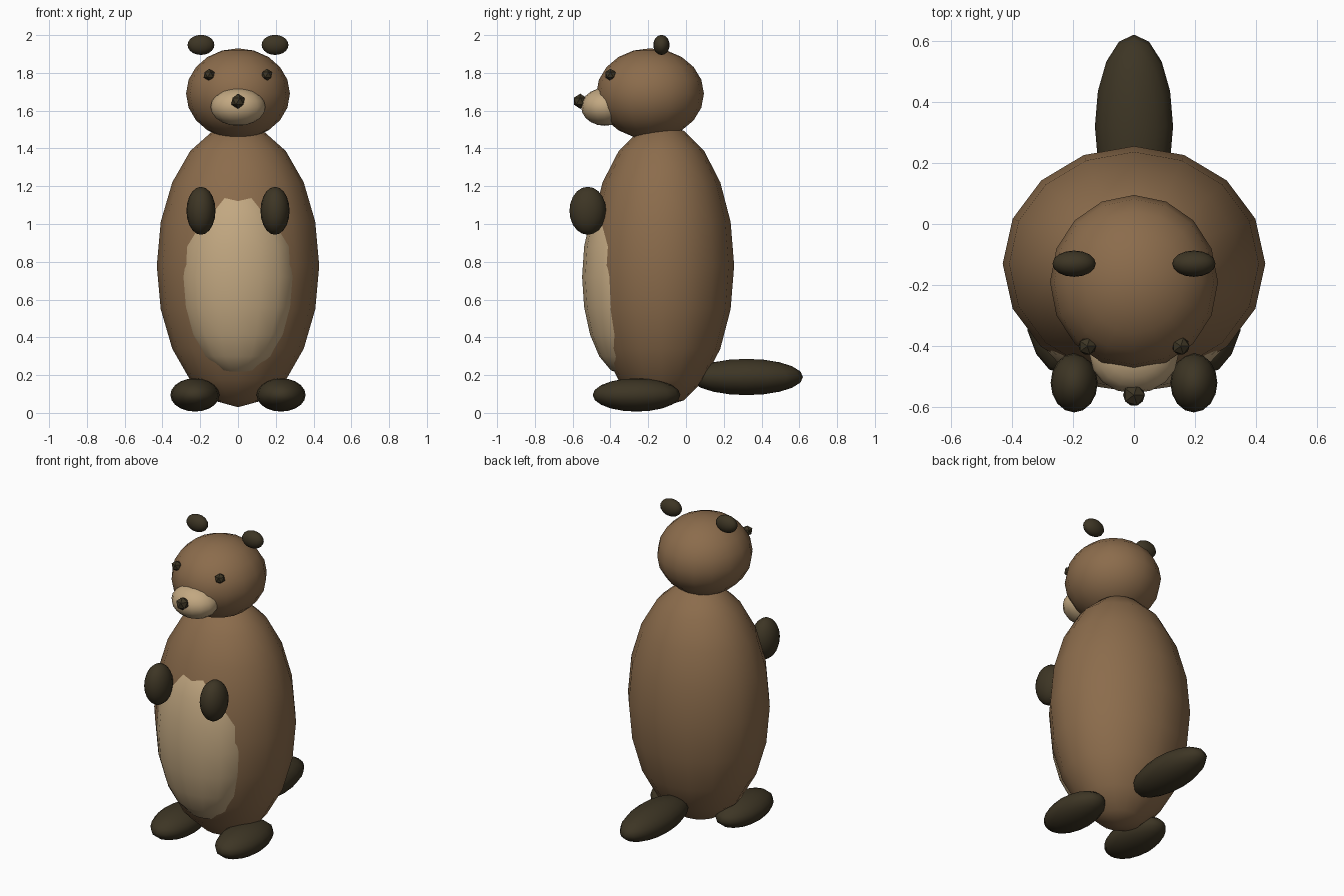
import bpy

cube = bpy.data.objects.get("Cube")
if cube:
    bpy.data.objects.remove(cube, do_unlink=True)


def make_material(name, rgb):
    mat = bpy.data.materials.new(name)
    mat.use_nodes = True
    colour = (*rgb, 1.0)
    mat.diffuse_color = colour
    for node in mat.node_tree.nodes:
        if node.type == 'BSDF_PRINCIPLED':
            node.inputs["Base Color"].default_value = colour
    return mat


brown = make_material("brown fur", (0.26, 0.15, 0.072))
tan = make_material("tan fur", (0.54, 0.39, 0.22))
dark = make_material("dark brown", (0.047, 0.036, 0.018))


def finish(obj, name, radii, mat):
    obj.name = name
    obj.scale = radii
    bpy.ops.object.transform_apply(location=False, rotation=False, scale=True)
    obj.data.materials.append(mat)


def ellipsoid(name, centre, radii, mat):
    """Smooth rounded part."""
    bpy.ops.mesh.primitive_uv_sphere_add(segments=16, ring_count=10, radius=1, location=centre)
    finish(bpy.context.object, name, radii, mat)
    bpy.ops.object.shade_smooth()


def bead(name, centre, radius, mat):
    """Small faceted part."""
    bpy.ops.mesh.primitive_ico_sphere_add(subdivisions=1, radius=1, location=centre)
    finish(bpy.context.object, name, (radius,) * 3, mat)


def pair(build, name, centre, size, mat):
    """Build a part on both sides."""
    x, y, z = centre
    for side, sign in (("left", 1), ("right", -1)):
        build(f"{side}_{name}", (sign * x, y, z), size, mat)


# Trunk and belly patch
ellipsoid("body", (0, -0.13, 0.78), (0.43, 0.385, 0.75), brown)
ellipsoid("belly", (0, -0.33, 0.72), (0.31, 0.22, 0.52), tan)

# Head
ellipsoid("head", (0, -0.19, 1.69), (0.275, 0.285, 0.24), brown)
ellipsoid("muzzle", (0, -0.43, 1.62), (0.145, 0.125, 0.10), tan)
bead("nose", (0, -0.56, 1.65), 0.04, dark)
pair(bead, "eye", (0.153, -0.40, 1.79), 0.032, dark)
pair(ellipsoid, "ear", (0.196, -0.13, 1.948), (0.071, 0.043, 0.053), dark)

# Limbs and tail
pair(ellipsoid, "front_paw", (0.196, -0.52, 1.07), (0.077, 0.097, 0.127), dark)
pair(ellipsoid, "foot", (0.228, -0.262, 0.095), (0.13, 0.232, 0.088), dark)
ellipsoid("tail", (0, 0.32, 0.19), (0.128, 0.30, 0.096), dark)
